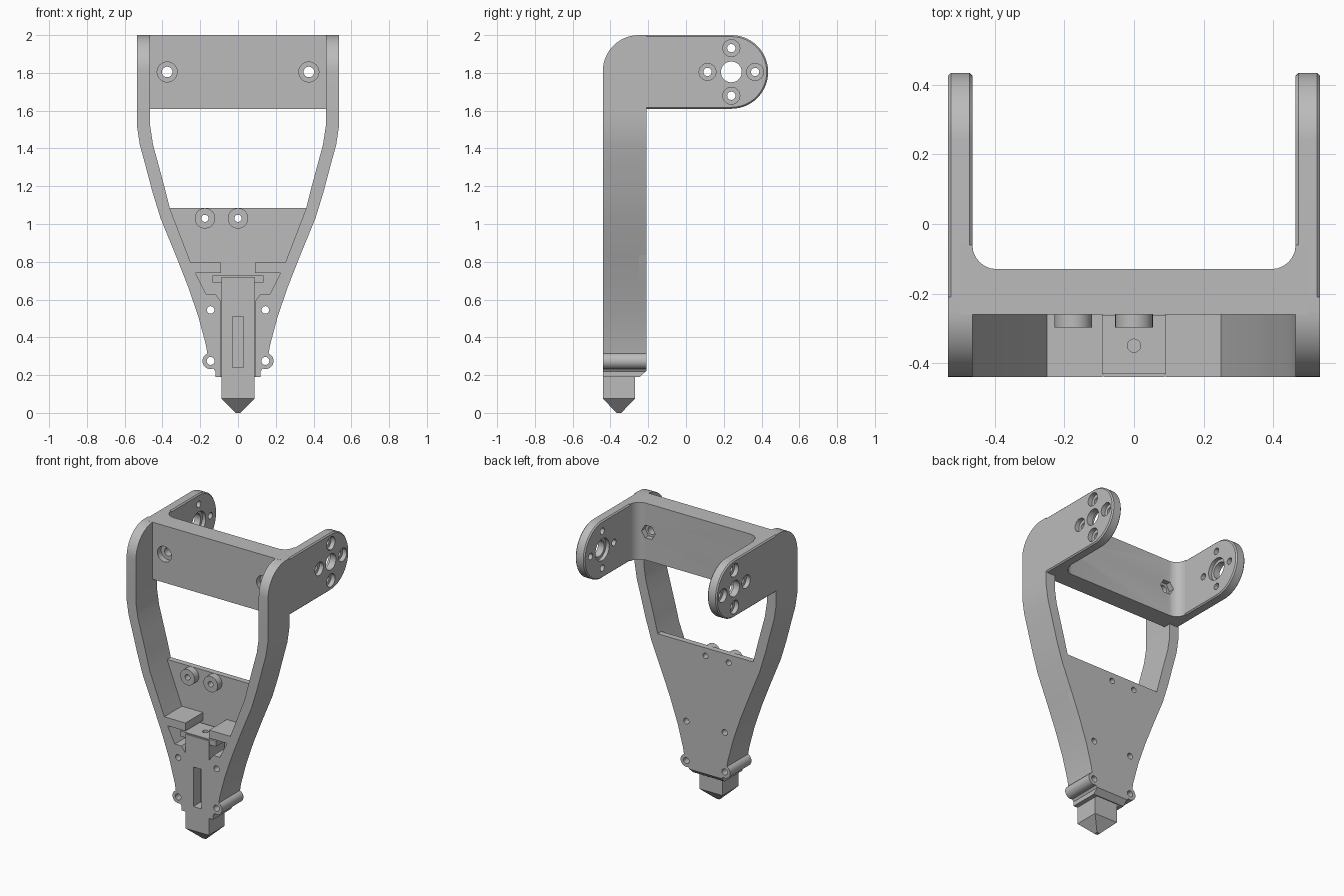
import bpy
import bmesh
from math import sin, cos, pi, radians
from mathutils import Vector

old = bpy.data.objects.get("Cube")
if old:
    bpy.data.objects.remove(old, do_unlink=True)

grey = bpy.data.materials.new("plain grey")
grey.use_nodes = True
COLOUR = (0.5, 0.5, 0.5, 1)
grey.diffuse_color = COLOUR
grey.node_tree.nodes["Principled BSDF"].inputs["Base Color"].default_value = COLOUR


def finish(name, bm):
    bmesh.ops.recalc_face_normals(bm, faces=bm.faces)
    mesh = bpy.data.meshes.new(name)
    bm.to_mesh(mesh)
    bm.free()
    mesh.materials.append(grey)
    ob = bpy.data.objects.new(name, mesh)
    bpy.context.collection.objects.link(ob)
    return ob


def prism(name, pts, axis, a, b):
    """Extrude a 2D outline from a to b along the given axis."""
    bm = bmesh.new()
    order = {"x": lambda u, v, w: (w, u, v),
             "y": lambda u, v, w: (u, w, v),
             "z": lambda u, v, w: (u, v, w)}[axis]
    lo = [bm.verts.new(order(u, v, a)) for u, v in pts]
    hi = [bm.verts.new(order(u, v, b)) for u, v in pts]
    bm.faces.new(lo)
    bm.faces.new(hi)
    n = len(pts)
    for i in range(n):
        j = (i + 1) % n
        bm.faces.new((lo[i], lo[j], hi[j], hi[i]))
    return finish(name, bm)


def arc(cu, cv, r, start, end, n):
    return [(cu + r * cos(radians(start + (end - start) * i / n)),
             cv + r * sin(radians(start + (end - start) * i / n))) for i in range(n + 1)]


def ring(cu, cv, r, n=32):
    return arc(cu, cv, r, 0, 360, n)[:-1]


def rect(u0, u1, v0, v1):
    return [(u0, v0), (u1, v0), (u1, v1), (u0, v1)]


def apply_mod(ob, mod):
    bpy.ops.object.select_all(action="DESELECT")
    bpy.context.view_layer.objects.active = ob
    ob.select_set(True)
    bpy.ops.object.modifier_apply(modifier=mod.name)


def cut(targets, outline, axis, a, b):
    """Cut a prism-shaped hole out of every target."""
    cutter = prism("cutter", outline, axis, a, b)
    cutter.hide_render = True
    for ob in targets:
        mod = ob.modifiers.new("hole", "BOOLEAN")
        mod.operation = "DIFFERENCE"
        mod.solver = "EXACT"
        mod.object = cutter
        apply_mod(ob, mod)
    bpy.data.objects.remove(cutter, do_unlink=True)


FRONT, BACK, FLOOR = -0.44, -0.21, -0.25
LOW, MID, TOP = 1.61, 1.805, 2.0
INNER, OUTER = 0.465, 0.535
parts = []

# Curved side rails, running down into the blocks around the centre channel
outer_edge = [(OUTER, LOW), (OUTER, 1.52), (0.52, 1.42), (0.49, 1.31), (0.453, 1.17),
              (0.41, 1.03), (0.33, 0.835), (0.265, 0.67), (0.21, 0.51), (0.17, 0.36),
              (0.155, 0.27), (0.12, 0.22), (0.12, 0.19)]
channel_edge = [(0.09, 0.19), (0.09, 0.59), (0.12, 0.63), (0.17, 0.63), (0.225, 0.74),
                (0.09, 0.74), (0.09, 0.795), (0.25, 0.795)]
inner_edge = [(0.36, 1.08), (0.385, 1.18), (0.42, 1.31), (0.45, 1.42), (INNER, 1.52), (INNER, LOW)]

# Thin back plate joining the rails
plate_edge = [(0.39, 1.085)] + outer_edge[6:]
back_plate = prism("back_plate",
                   plate_edge + [(-x, z) for x, z in reversed(plate_edge)],
                   "y", FLOOR, BACK)
parts.append(back_plate)

# Upper cross bar with filleted inside corners
fillet = arc(0.395, -0.06, 0.07, -90, 0, 6)
bar_half = [(0.5, -0.26), (0.5, -0.06)] + list(reversed(fillet))
cross_bar = prism("cross_bar",
                  bar_half + [(-x, y) for x, y in reversed(bar_half)], "z", LOW, TOP)
parts.append(cross_bar)

for s, side in ((1, "left"), (-1, "right")):
    rail = prism(side + "_rail",
                 [(s * x, z) for x, z in outer_edge + channel_edge + inner_edge],
                 "y", FRONT, BACK)
    # Rounded shoulder at the top of the rail
    shoulder = prism(side + "_shoulder",
                     [(FRONT, LOW), (BACK, LOW), (BACK, TOP)]
                     + arc(FRONT + 0.19, TOP - 0.19, 0.19, 90, 180, 14),
                     "x", s * INNER, s * OUTER)
    # Round-ended mounting arm with a small edge chamfer
    arm = prism(side + "_arm",
                [(-0.23, LOW)] + arc(0.24, MID, 0.195, -90, 90, 28) + [(-0.23, TOP)],
                "x", s * INNER, s * OUTER)
    bevel = arm.modifiers.new("chamfer", "BEVEL")
    bevel.width = 0.008
    bevel.segments = 1
    bevel.limit_method = "ANGLE"
    bevel.angle_limit = radians(60)
    apply_mod(arm, bevel)

    # Arm bore with inside recess, and four counterbored screw holes
    cut([arm], ring(0.24, MID, 0.055), "x", s * 0.4, s * 0.6)
    cut([arm], ring(0.24, MID, 0.075), "x", s * 0.4, s * 0.49)
    for k in range(4):
        y, z = 0.24 + 0.126 * cos(k * pi / 2), MID + 0.126 * sin(k * pi / 2)
        cut([arm], ring(y, z, 0.022, 20), "x", s * 0.4, s * 0.6)
        cut([arm], ring(y, z, 0.045, 24), "x", s * 0.505, s * 0.6)

    # Cross bar bolt hole: round counterbore in front, hexagon nut pocket behind
    cut([cross_bar], ring(s * 0.375, MID, 0.028, 24), "y", -0.4, 0)
    cut([cross_bar], ring(s * 0.375, MID, 0.053), "y", -0.4, -0.22)
    cut([cross_bar], ring(s * 0.375, MID, 0.05, 6), "y", -0.165, 0)

    # Lower screw ear and the rail screw holes
    ear = prism(side + "_screw_ear", ring(s * 0.145, 0.275, 0.043), "y", FRONT, BACK)
    cut([ear, rail, back_plate], ring(s * 0.145, 0.275, 0.021, 20), "y", -0.6, 0)
    cut([rail, back_plate], ring(s * 0.145, 0.545, 0.02, 20), "y", -0.6, 0)
    # Chamfer along the lower back edge
    wedge = [(BACK + 0.02, 0.242), (BACK + 0.02, 0.1), (FLOOR - 0.09, 0.1)]
    cut([rail], wedge, "x", s * 0.05, s * 0.3)
    parts += [rail, shoulder, arm, ear]

cut([back_plate], wedge, "x", -0.3, 0.3)

# Two screw bosses near the top of the back plate
for name, x in (("outer_boss", -0.175), ("centre_boss", 0)):
    boss = prism(name, ring(x, 1.03, 0.054), "y", -0.297, FLOOR + 0.01)
    cut([boss, back_plate], ring(x, 1.03, 0.019, 20), "y", -0.6, 0)
    parts.append(boss)

# Sliding post with a front slot and a top screw hole
post = prism("sliding_post", rect(-0.088, 0.088, 0.075, 0.72), "y", FRONT, -0.27)
cut([post], rect(-0.03, 0.03, 0.24, 0.51), "y", -0.6, -0.36)
cap = prism("post_cap", rect(-0.135, 0.135, 0.69, 0.727), "y", -0.432, -0.262)
cut([post, cap], ring(0, -0.35, 0.019, 20), "z", 0.6, 0.8)
parts += [post, cap]

# Pyramid tip under the post
bm = bmesh.new()
base = [bm.verts.new((x, y, 0.075)) for x, y in rect(-0.088, 0.088, FRONT, -0.27)]
end = [bm.verts.new((x, y, 0)) for x, y in rect(-0.012, 0.012, -0.367, -0.343)]
bm.faces.new(base)
bm.faces.new(end)
for i in range(4):
    j = (i + 1) % 4
    bm.faces.new((base[i], base[j], end[j], end[i]))
parts.append(finish("pyramid_tip", bm))

# Smooth the round surfaces, keep the edges crisp
bpy.ops.object.select_all(action="DESELECT")
for ob in parts:
    ob.select_set(True)
bpy.context.view_layer.objects.active = parts[0]
bpy.ops.object.shade_smooth_by_angle(angle=radians(25))
